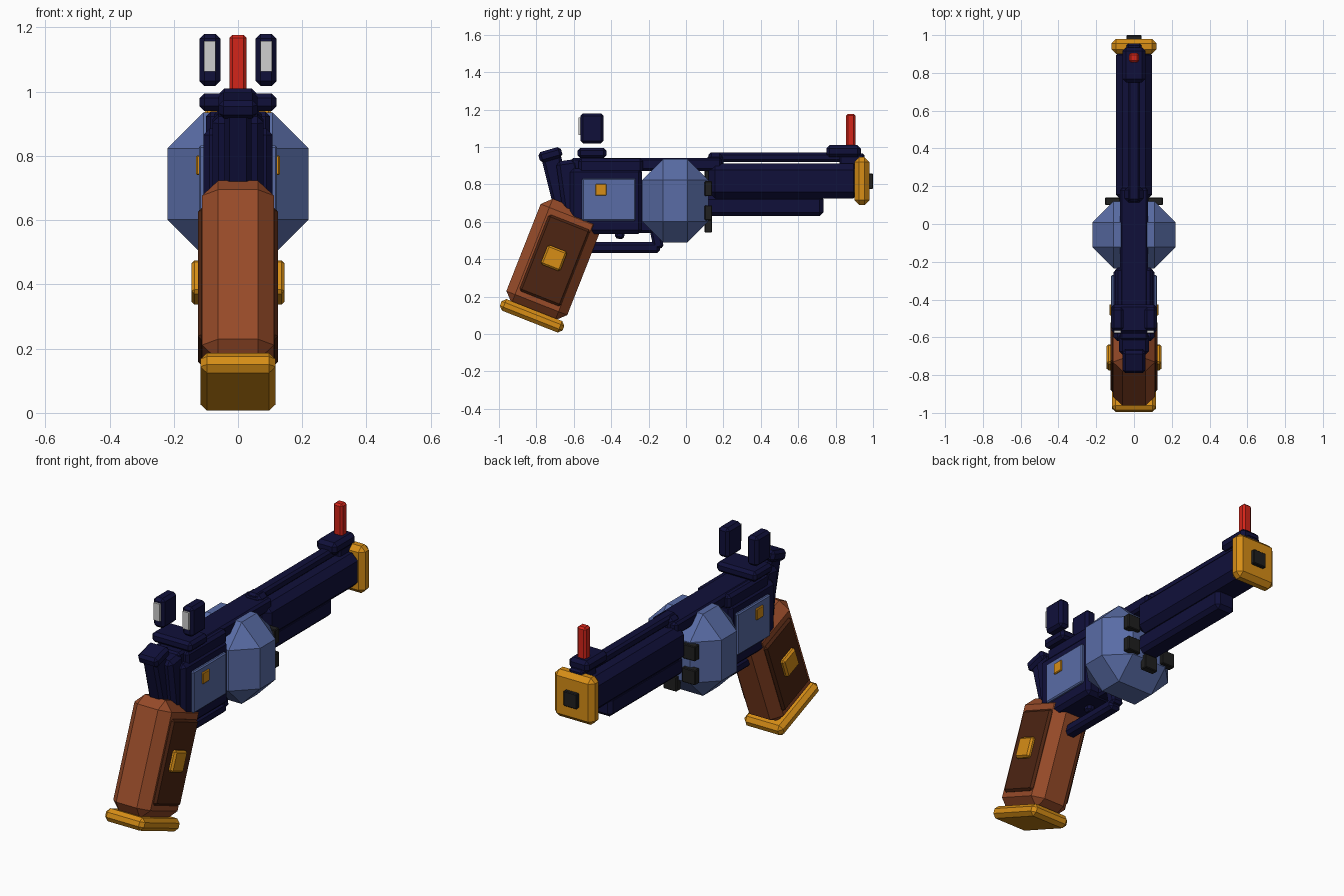
import bpy, math
from math import radians, sin, cos
from mathutils import Matrix

if "Cube" in bpy.data.objects:
    bpy.data.objects.remove(bpy.data.objects["Cube"], do_unlink=True)


def material(name, *rgb):
    m = bpy.data.materials.new(name)
    m.use_nodes = True
    m.diffuse_color = (*rgb, 1)
    shader = next(n for n in m.node_tree.nodes if n.type == 'BSDF_PRINCIPLED')
    shader.inputs["Base Color"].default_value = (*rgb, 1)
    shader.inputs["Roughness"].default_value = 0.7
    return m


NAVY = material("navy steel", .005, .005, .042)
BLUE = material("blue steel", .1, .15, .38)
GOLD = material("gold", .68, .27, .008)
WOOD = material("wood", .31, .07, .022)
DARK_WOOD = material("dark wood", .075, .018, .006)
BLACK = material("black", .014, .014, .014)
RED = material("red", .65, .018, .01)
WHITE = material("pale grey", .62, .62, .62)


def block(name, mat, x, y, z, bevel=.012, tilt=0):
    """Chamfered box from (min, max) spans, tilted in degrees about its centre."""
    spans = (x, y, z)
    centre = [(a + b) / 2 for a, b in spans]
    bpy.ops.mesh.primitive_cube_add(size=1, location=centre)
    ob = bpy.context.object
    ob.name = ob.data.name = name
    ob.data.transform(Matrix.Diagonal([b - a for a, b in spans] + [1]))
    ob.rotation_euler.x = radians(tilt)
    ob.data.materials.append(mat)
    if bevel:
        mod = ob.modifiers.new("chamfer", 'BEVEL')
        mod.width = bevel
        mod.segments = 1
    return ob


def centred(name, mat, half, y, z, **kw):
    return block(name, mat, (-half, half), y, z, **kw)


def pair(name, mat, inner, outer, y, z, **kw):
    block("left_" + name, mat, (inner, outer), y, z, **kw)
    block("right_" + name, mat, (-outer, -inner), y, z, **kw)


def about(c, size):
    return (c - size / 2, c + size / 2)


# Barrel, rib and under tube
centred("barrel", NAVY, .095, (.12, .93), (.725, .912), bevel=.035)
centred("barrel_rib", NAVY, .032, (.12, .85), (.92, .97))
centred("rib_mount", NAVY, .05, (.115, .2), (.87, .965), bevel=.02)
centred("under_tube", NAVY, .06, (.1, .735), (.63, .74), bevel=.02)
centred("muzzle_band", GOLD, .12, (.9, .98), (.69, .945), bevel=.025)
centred("muzzle_bore", BLACK, .04, (.95, 1), (.775, .857), bevel=.004)

# Front sight
centred("front_sight_base", NAVY, .06, (.75, .935), (.945, 1.01), bevel=.018)
centred("front_sight_foot", NAVY, .04, (.82, .955), (.9, .965), bevel=.01)
centred("front_sight_post", RED, .027, (.855, .905), (1, 1.177), bevel=.01)

# Drum and its ring of chambers
DRUM_Z = .7125
centred("drum", BLUE, .22, (-.235, .12), about(DRUM_Z, .445), bevel=.112)
for i in range(6):
    a = radians(30 + 60 * i)
    block(f"chamber_{i + 1}", BLACK, about(.13 * cos(a), .08), (.1, .14),
          about(DRUM_Z + .13 * sin(a), .08), bevel=.004)

# Frame
centred("frame", NAVY, .108, (-.62, -.235), (.535, .885), bevel=.02)
centred("top_strap", NAVY, .075, (-.615, .19), (.872, .942), bevel=.012)
centred("frame_top", NAVY, .1, (-.575, -.23), (.86, .938), bevel=.015)
centred("frame_rear", NAVY, .08, (-.675, -.56), (.62, .93), bevel=.02, tilt=8)
pair("side_plate", BLUE, .09, .122, (-.555, -.27), (.605, .832), bevel=.006)
pair("plate_pin", GOLD, .11, .13, (-.485, -.425), (.74, .802), bevel=.004)

# Rear sight
centred("rear_sight_base", NAVY, .12, (-.58, -.425), (.94, .995), bevel=.015)
pair("rear_sight_blade", NAVY, .055, .12, (-.565, -.44), (1.018, 1.18), bevel=.015)
pair("rear_sight_mark", WHITE, .07, .106, (-.576, -.562), (1.063, 1.158), bevel=0)

# Hammer
centred("hammer", NAVY, .042, about(-.69, .105), (.68, .965), tilt=14, bevel=.015)
centred("hammer_spur", NAVY, .06, about(-.725, .125), about(.958, .058),
        tilt=16, bevel=.015)

# Trigger and guard
centred("trigger", NAVY, .022, (-.375, -.325), (.508, .6), tilt=-10)
centred("guard_bar", NAVY, .035, (-.56, -.14), (.432, .492), bevel=.015)
centred("guard_front", NAVY, .035, about(-.16, .055), (.455, .6), tilt=12)
centred("guard_mount", NAVY, .04, (-.26, -.14), (.54, .62))

# Raked grip with side panels, medallions and butt cap
RAKE = -21.5
GY, GZ = -.706, .398
centred("grip", WOOD, .112, about(GY, .35), about(GZ, .6), bevel=.05, tilt=RAKE)
pair("grip_panel", DARK_WOOD, .09, .125, about(GY + .005, .24),
     about(GZ - .005, .44), bevel=.012, tilt=RAKE)
pair("grip_medallion", GOLD, .11, .145, about(GY, .112), about(GZ + .008, .112),
     bevel=.01, tilt=RAKE)
centred("butt_cap", GOLD, .117, about(-.823, .36), about(.097, .066),
        bevel=.02, tilt=RAKE)
